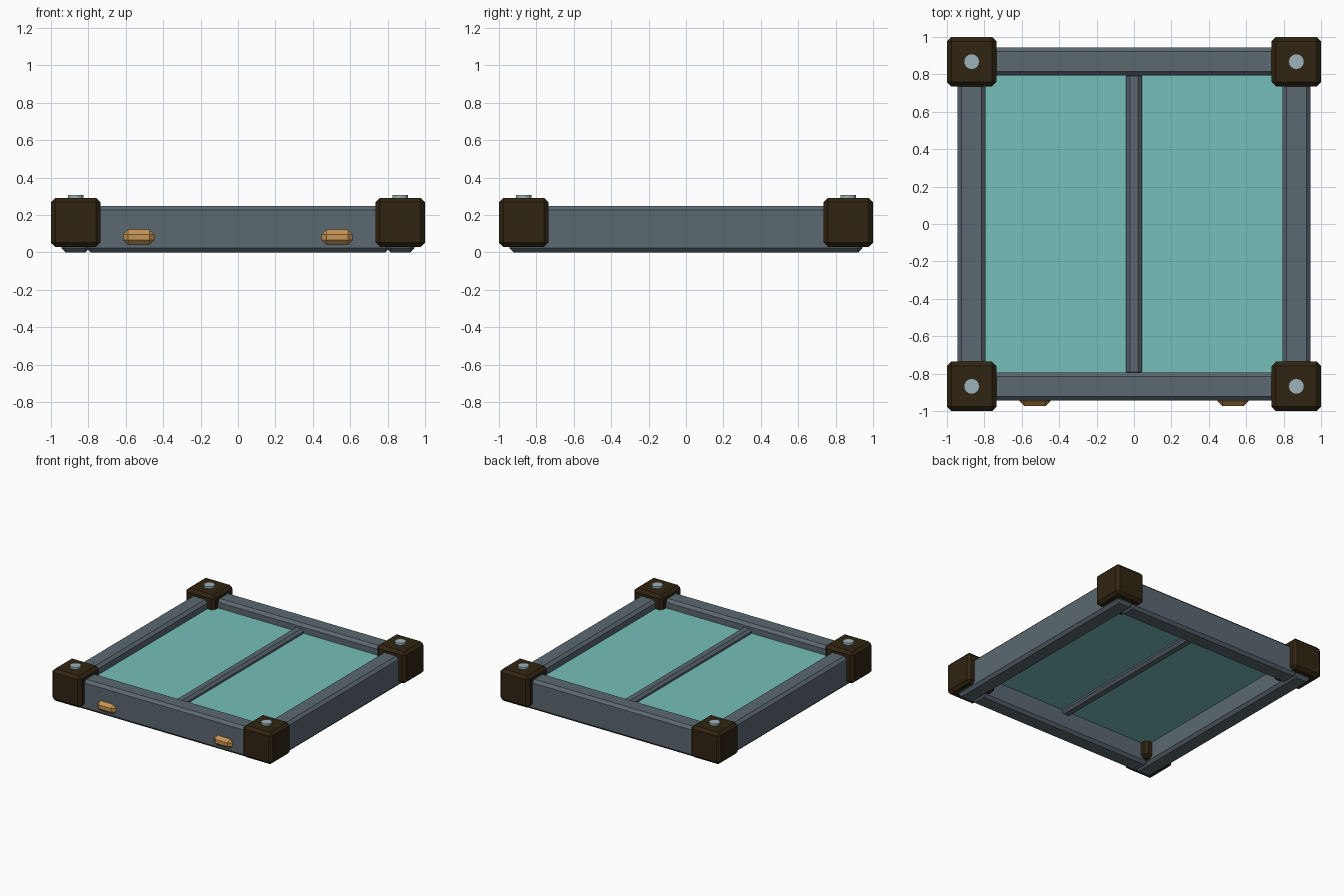
import bpy

cube = bpy.data.objects.get("Cube")
if cube:
    bpy.data.objects.remove(cube, do_unlink=True)


def material(name, rgb):
    m = bpy.data.materials.new(name)
    m.use_nodes = True
    colour = (*rgb, 1)
    m.diffuse_color = colour
    m.node_tree.nodes["Principled BSDF"].inputs["Base Color"].default_value = colour
    return m


STEEL = material("slate_steel", (0.105, 0.138, 0.165))
GLASS = material("teal_glass", (0.18, 0.52, 0.49))
BROWN = material("dark_brown", (0.030, 0.018, 0.006))
BRASS = material("warm_brass", (0.56, 0.30, 0.09))
BOLT = material("pale_metal", (0.34, 0.45, 0.49))


def finish(name, mat, bevel):
    ob = bpy.context.object
    ob.name = name
    ob.data.materials.append(mat)
    if bevel:
        mod = ob.modifiers.new("chamfer", "BEVEL")
        mod.width = bevel
        mod.segments = 1
        mod.limit_method = "ANGLE"
    return ob


def box(name, mat, centre, size, bevel=0.0):
    bpy.ops.mesh.primitive_cube_add(size=1, location=centre)
    ob = bpy.context.object
    ob.scale = size
    bpy.ops.object.transform_apply(location=False, rotation=False, scale=True)
    return finish(name, mat, bevel)


# Frame rails: long side rails with the front and back rails between them
for side, s in (("left", 1), ("right", -1)):
    box(side + "_rail", STEEL, (s * 0.868, 0, 0.124), (0.15, 1.885, 0.248), 0.022)
for side, s in (("back", 1), ("front", -1)):
    box(side + "_rail", STEEL, (0, s * 0.868, 0.124), (1.62, 0.15, 0.248), 0.022)

# Glass panel and the bar that divides it
box("glass_panel", GLASS, (0, 0, 0.17), (1.64, 1.64, 0.015))
box("centre_bar", STEEL, (0, 0, 0.17), (0.085, 1.62, 0.085), 0.02)

# Corner blocks, each with a bolt head on top
for yname, sy in (("front", -1), ("back", 1)):
    for xname, sx in (("left", 1), ("right", -1)):
        corner = f"{yname}_{xname}"
        x, y = sx * 0.868, sy * 0.868
        box(corner + "_corner_block", BROWN, (x, y, 0.16), (0.264, 0.264, 0.262), 0.023)
        bpy.ops.mesh.primitive_cylinder_add(
            vertices=16, radius=0.042, depth=0.035, location=(x, y, 0.29))
        finish(corner + "_bolt", BOLT, 0)

# Front latches
for side, s in (("left", 1), ("right", -1)):
    box(side + "_latch", BRASS, (s * 0.53, -0.935, 0.081), (0.165, 0.075, 0.08), 0.025)
